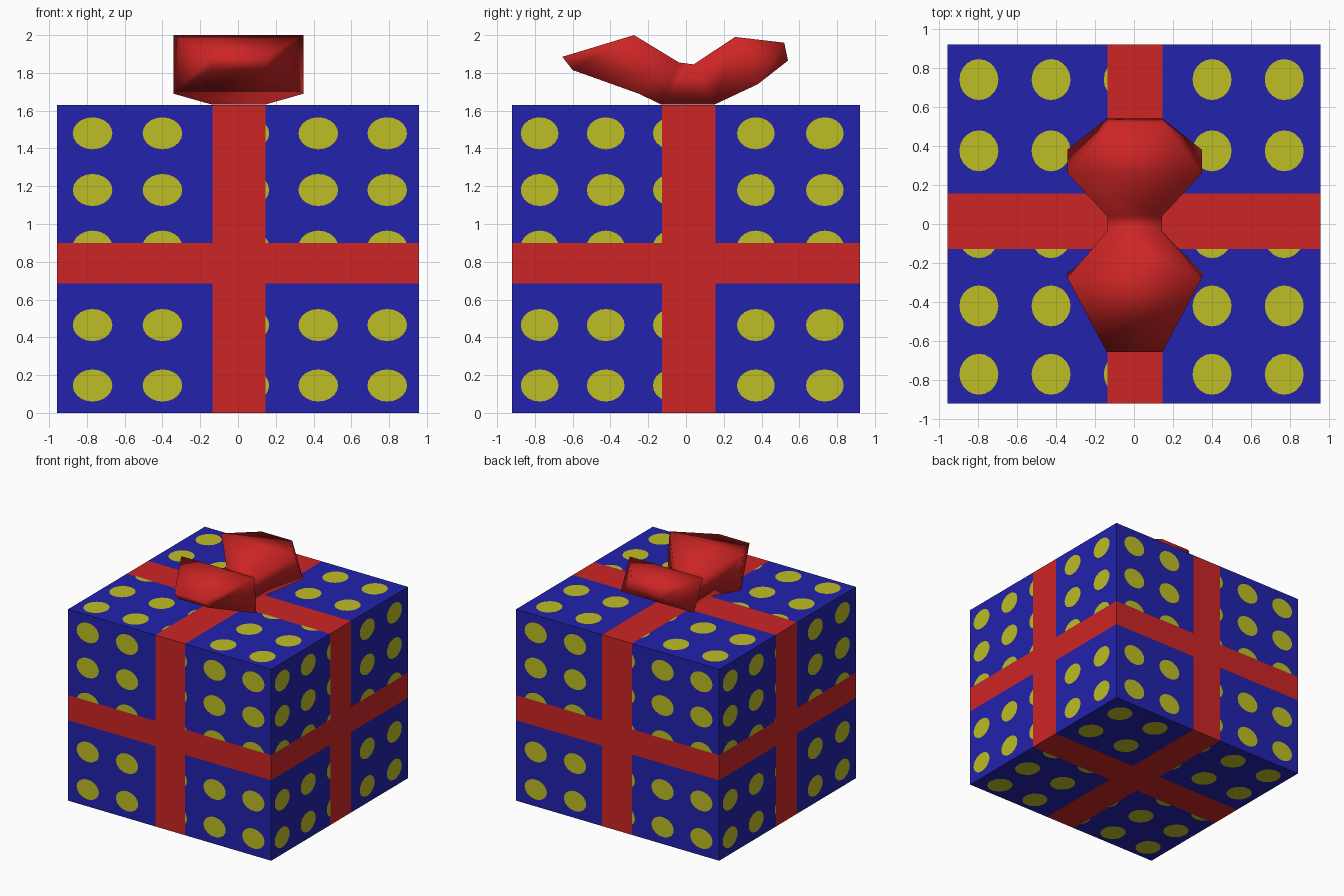
import bpy, bmesh, math
from mathutils import Vector

if "Cube" in bpy.data.objects:
    bpy.data.objects.remove(bpy.data.objects["Cube"])

def material(name, rgb):
    m = bpy.data.materials.new(name)
    m.diffuse_color = (*rgb, 1)
    m.use_nodes = True
    m.node_tree.nodes["Principled BSDF"].inputs["Base Color"].default_value = m.diffuse_color
    return m

BLUE = material("wrapping blue", (0.016, 0.016, 0.42))
RED = material("ribbon red", (0.61, 0.018, 0.018))
YELLOW = material("dot yellow", (0.51, 0.51, 0.018))

LO, HI = Vector((-0.957, -0.92, 0)), Vector((0.957, 0.92, 1.63))
BANDS = [(-0.135, 0.145), (-0.128, 0.157), (0.685, 0.9)]   # ribbon in x, y, z

def cut_bands(bm):
    """Cut the mesh along every ribbon edge."""
    for axis, band in enumerate(BANDS):
        for v in band:
            co, no = Vector(), Vector()
            co[axis], no[axis] = v, 1
            bmesh.ops.bisect_plane(bm, geom=bm.verts[:] + bm.edges[:] + bm.faces[:],
                                   dist=1e-5, plane_co=co, plane_no=no)

def in_band(face):
    c = face.calc_center_median()
    return any(a < c[i] < b for i, (a, b) in enumerate(BANDS))

def finish(bm, name, mats):
    me = bpy.data.meshes.new(name)
    bm.to_mesh(me)
    bm.free()
    for m in mats:
        me.materials.append(m)
    ob = bpy.data.objects.new(name, me)
    bpy.context.collection.objects.link(ob)
    return ob

# Gift box with flat ribbon stripes
bm = bmesh.new()
bmesh.ops.create_cube(bm, size=1)
for v in bm.verts:
    v.co = Vector([LO[i] if v.co[i] < 0 else HI[i] for i in range(3)])
cut_bands(bm)
for f in bm.faces:
    f.material_index = int(in_band(f))
finish(bm, "gift_box", [BLUE, RED])

# Polka dots, trimmed where the ribbon covers them
bm = bmesh.new()
GAP = 0.002

def dots(us, vs, ru, rv, place, normal):
    for u in us:
        for v in vs:
            ring = [math.tau * k / 20 for k in range(20)]
            f = bm.faces.new([bm.verts.new(place(u + ru * math.cos(a), v + rv * math.sin(a)))
                              for a in ring])
            f.normal_update()
            if f.normal.dot(Vector(normal)) < 0:
                f.normal_flip()

rows = (0.145, 0.465, 0.88, 1.18, 1.48)
for s in (1, -1):   # opposite sides are the same pattern turned half way round
    dots((-0.77, -0.40, 0.06, 0.425, 0.79), rows, 0.105, 0.085,
         lambda u, v: (s * u, s * (LO.y - GAP), v), (0, -s, 0))
    dots((-0.775, -0.425, -0.075, 0.37, 0.735), rows, 0.1, 0.085,
         lambda u, v: (s * (HI.x + GAP), s * u, v), (s, 0, 0))
    z = HI.z + GAP if s > 0 else LO.z - GAP
    dots((-0.795, -0.425, -0.055, 0.40, 0.77), (-0.77, -0.42, -0.07, 0.375, 0.74), 0.1, 0.105,
         lambda u, v: (u, v, z), (0, 0, s))
cut_bands(bm)
bmesh.ops.delete(bm, geom=[f for f in bm.faces if in_band(f)], context='FACES')
finish(bm, "polka_dots", [YELLOW])

# Bow: four-sided sections (bottom y, z, top y, z, half width) lofted front to back
sections = [(-0.60, 1.815, -0.655, 1.885, 0.143),
            (-0.25, 1.69, -0.275, 2.0, 0.345),
            (-0.13, 1.632, -0.037, 1.855, 0.14),
            (0.15, 1.632, 0.04, 1.845, 0.14),
            (0.38, 1.74, 0.26, 1.99, 0.345),
            (0.54, 1.865, 0.52, 1.96, 0.143)]
bm = bmesh.new()
rings = [[bm.verts.new(p) for p in ((0.003 - w, yb, zb), (0.003 + w, yb, zb),
                                    (0.003 + w, yt, zt), (0.003 - w, yt, zt))]
         for yb, zb, yt, zt, w in sections]
for a, b in zip(rings, rings[1:]):
    for i in range(4):
        j = (i + 1) % 4
        bm.faces.new((a[i], a[j], b[j], b[i]))
bm.faces.new(rings[0])
bm.faces.new(rings[-1])
bmesh.ops.recalc_face_normals(bm, faces=bm.faces[:])
for f in bm.faces:
    f.smooth = True
finish(bm, "bow", [RED])
